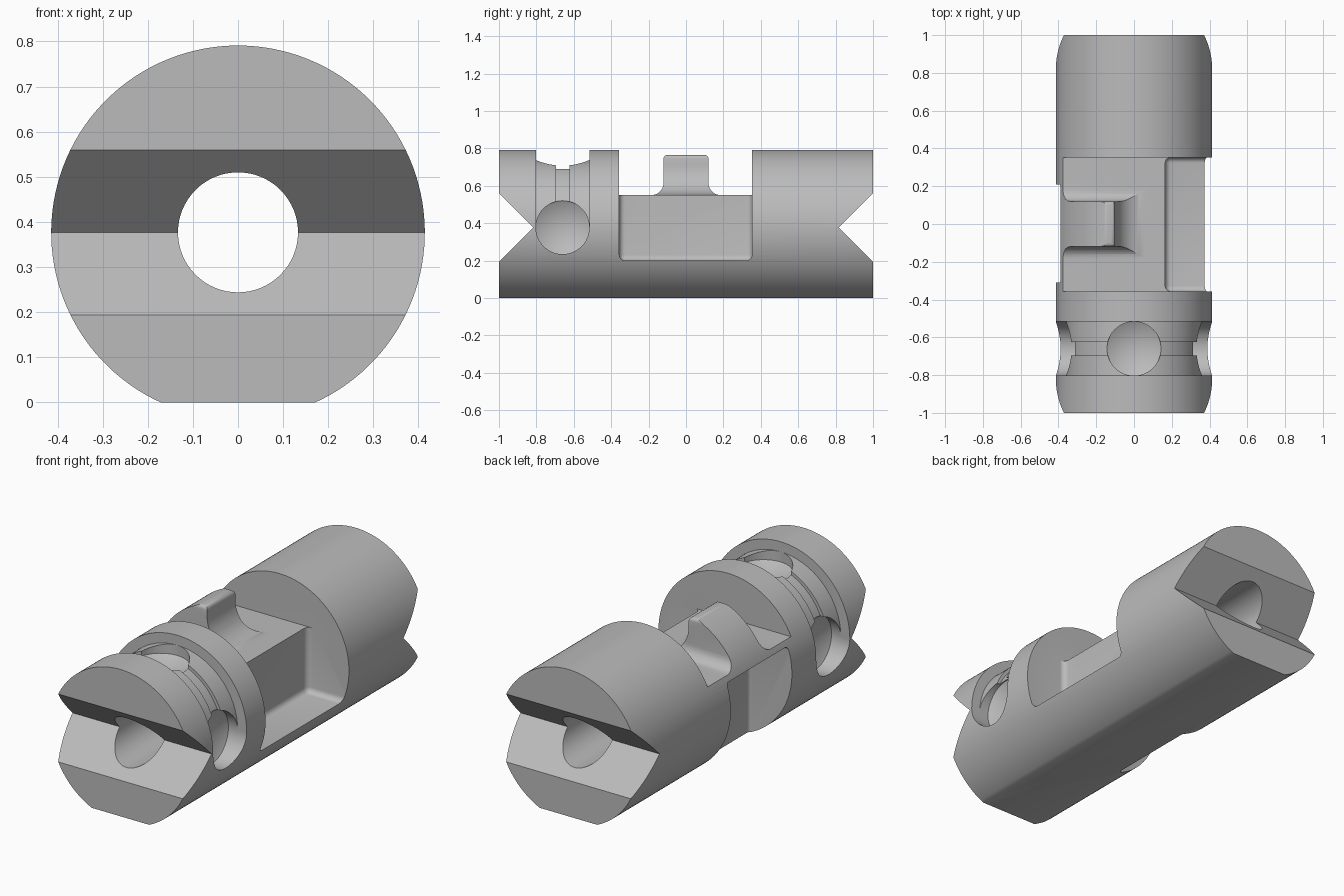
import bpy, bmesh
from math import sin, cos, pi, asin, radians
from mathutils import Matrix, Vector

cube = bpy.data.objects.get("Cube")
if cube:
    bpy.data.objects.remove(cube, do_unlink=True)

AXIS_Z = 0.377      # height of the shaft axis
RADIUS = 0.414
RING_Y = -0.66      # centre of the groove and its drilled dimples

metal = bpy.data.materials.new("plain_grey_metal")
metal.use_nodes = True
GREY = (0.5, 0.5, 0.5, 1)
metal.diffuse_color = GREY
metal.node_tree.nodes["Principled BSDF"].inputs["Base Color"].default_value = GREY


def make(name, bm):
    bmesh.ops.recalc_face_normals(bm, faces=bm.faces)
    mesh = bpy.data.meshes.new(name)
    bm.to_mesh(mesh)
    bm.free()
    obj = bpy.data.objects.new(name, mesh)
    obj.data.materials.append(metal)
    bpy.context.collection.objects.link(obj)
    return obj


def arc(cu, cv, r, start, end, steps):
    return [(cu + r * cos(start + (end - start) * i / steps),
             cv + r * sin(start + (end - start) * i / steps)) for i in range(steps + 1)]


def prism(name, outline, axis, a, b):
    """Extrude an outline along x (outline in y, z) or along y (outline in x, z)."""
    bm = bmesh.new()
    place = (lambda u, v: (a, u, v)) if axis == "x" else (lambda u, v: (u, a, v))
    face = bm.faces.new([bm.verts.new(place(u, v)) for u, v in outline])
    side = bmesh.ops.extrude_face_region(bm, geom=[face])["geom"]
    shift = Vector((b - a, 0, 0) if axis == "x" else (0, b - a, 0))
    bmesh.ops.translate(bm, vec=shift, verts=[v for v in side if isinstance(v, bmesh.types.BMVert)])
    return make(name, bm)


def box(name, low, high, rounding=0):
    bm = bmesh.new()
    bmesh.ops.create_cube(bm, size=1)
    for v in bm.verts:
        v.co = [l if c < 0 else h for c, l, h in zip(v.co, low, high)]
    if rounding:
        bmesh.ops.bevel(bm, geom=bm.edges[:], offset=rounding, segments=5,
                        profile=0.5, affect="EDGES", clamp_overlap=True)
    return make(name, bm)


def drill(name, angle):
    """Cone-tipped drill pointing at the axis, turned about y."""
    bm = bmesh.new()
    pts = [bm.verts.new((r, 0, h)) for r, h in [(0, .23), (.143, .305), (.143, .6), (0, .6)]]
    edges = [bm.edges.new(pair) for pair in zip(pts, pts[1:])]
    bmesh.ops.spin(bm, geom=pts + edges, cent=(0, 0, 0), axis=(0, 0, 1),
                   angle=2 * pi, steps=48)
    bmesh.ops.remove_doubles(bm, verts=bm.verts[:], dist=1e-4)
    bmesh.ops.transform(bm, verts=bm.verts[:], matrix=Matrix.Translation((0, RING_Y, AXIS_Z))
                        @ Matrix.Rotation(angle, 4, "Y"))
    return make(name, bm)


def combine(target, tool, operation="DIFFERENCE"):
    mod = target.modifiers.new("cut", "BOOLEAN")
    mod.operation = operation
    mod.solver = "EXACT"
    mod.object = tool
    bpy.context.view_layer.update()
    bpy.context.view_layer.objects.active = target
    bpy.ops.object.modifier_apply(modifier=mod.name)
    bpy.data.objects.remove(tool, do_unlink=True)


# Round shaft with a flat underside
edge = asin(AXIS_Z / RADIUS)
shaft = prism("shaft_body", arc(0, AXIS_Z, RADIUS, -edge, pi + edge, 112), "y", -1, 1)

# V notches across both ends
for s in (-1, 1):
    notch = [(s * 1.1, AXIS_Z - .283), (s * .817, AXIS_Z), (s * 1.1, AXIS_Z + .283)]
    combine(shaft, prism("end_notch", notch, "x", -1, 1))

# Flat-topped middle, leaving an upright tab with flared feet
flare, foot = .065, .55
half = [(.25, .45), (.25, foot)] + arc(.12 + flare, foot + flare, flare, -pi / 2, -pi, 8) \
    + arc(.10, .745, .02, 0, pi / 2, 4)
across = half + [(-y, z) for y, z in reversed(half)]
along = [(-.6, .45), (.2, .45), (.2, foot)] + arc(.06, foot + .16, .16, -pi / 2, -pi, 12) \
    + arc(-.12, .745, .02, 0, pi / 2, 4) + [(-.6, .765)]
tab = prism("tab", across, "x", -.7, .3)
combine(tab, prism("tab_side", along, "y", -.3, .3), "INTERSECT")
clearance = box("middle_clearance", (-.55, -.357, foot), (.55, .353, 1))
combine(clearance, tab)
combine(shaft, clearance)

# Side pockets with rounded corners
combine(shaft, box("left_pocket", (.165, -.357, .2), (.7, .353, .9), .03))
combine(shaft, box("right_pocket", (-.7, -.31, -.2), (-.16, .21, .52), .02))

# Stepped groove over the upper half of the collar
for inner, width in ((.36, .143), (.343, .036)):
    ring = arc(0, AXIS_Z, .6, 0, pi, 64) + arc(0, AXIS_Z, inner, pi, 0, 64)
    combine(shaft, prism("groove", ring, "y", RING_Y - width, RING_Y + width))

# Drilled dimples at both sides and the top of the groove
for angle in (-pi / 2, 0, pi / 2):
    combine(shaft, drill("dimple", angle))

# Bore through the whole length
combine(shaft, prism("bore", arc(0, AXIS_Z, .133, 0, 2 * pi * 63 / 64, 63), "y", -1.2, 1.2))

# Smooth round surfaces, crisp machined edges
for o in bpy.context.selected_objects:
    o.select_set(False)
shaft.select_set(True)
bpy.context.view_layer.objects.active = shaft
bpy.ops.object.shade_smooth_by_angle(angle=radians(30))
